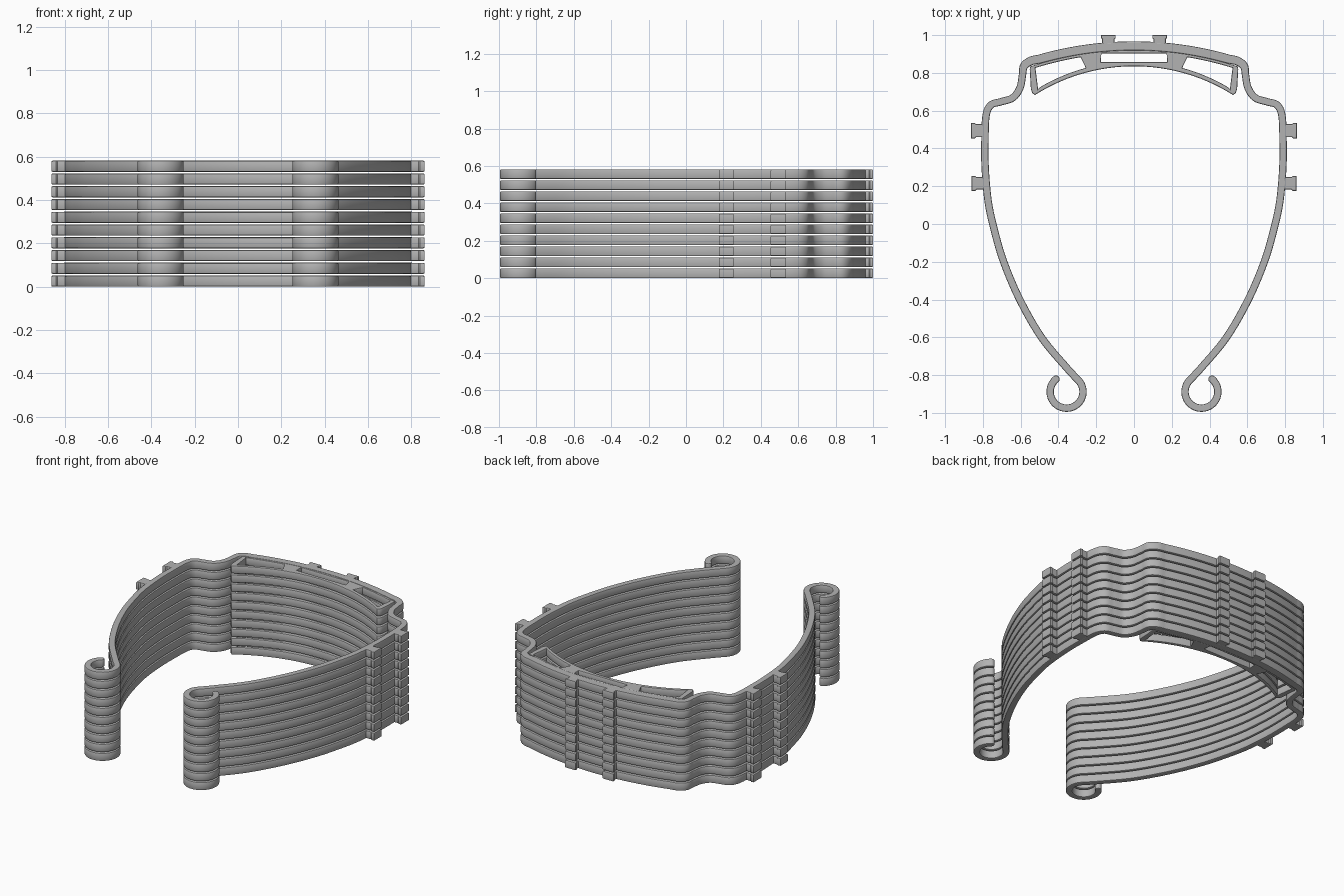
import bpy
from math import sqrt, sin, cos, pi, radians
from mathutils import Vector

LAYERS, PITCH, HEIGHT, CHAMFER = 10, 0.0589, 0.052, 0.006

if "Cube" in bpy.data.objects:
    bpy.data.objects.remove(bpy.data.objects["Cube"])

grey = bpy.data.materials.new("plain grey")
grey.use_nodes = True
grey.diffuse_color = (0.45, 0.45, 0.45, 1)
grey.node_tree.nodes["Principled BSDF"].inputs["Base Color"].default_value = grey.diffuse_color


def stacked_plate(name, outlines, height=HEIGHT):
    """Chamfered plate from closed outlines (later ones are holes), repeated up the stack."""
    curve = bpy.data.curves.new(name, "CURVE")
    curve.dimensions = "2D"
    curve.fill_mode = "BOTH"
    curve.extrude = height / 2 - CHAMFER
    curve.bevel_depth = CHAMFER
    curve.bevel_resolution = 1
    curve.offset = -CHAMFER
    for pts in outlines:
        spline = curve.splines.new("POLY")
        spline.points.add(len(pts) - 1)
        for p, co in zip(spline.points, pts):
            p.co = (co[0], co[1], 0, 1)
        spline.use_cyclic_u = True
    temp = bpy.data.objects.new(name + "_outline", curve)
    bpy.context.collection.objects.link(temp)
    bpy.context.view_layer.update()
    deps = bpy.context.evaluated_depsgraph_get()
    mesh = bpy.data.meshes.new_from_object(temp.evaluated_get(deps))
    bpy.data.objects.remove(temp)
    mesh.materials.clear()
    mesh.materials.append(grey)
    obj = bpy.data.objects.new(name, mesh)
    bpy.context.collection.objects.link(obj)
    obj.location.z = HEIGHT / 2
    bpy.ops.object.select_all(action="DESELECT")
    obj.select_set(True)
    bpy.context.view_layer.objects.active = obj
    bpy.ops.object.shade_smooth_by_angle(angle=radians(35))
    stack = obj.modifiers.new("stack", "ARRAY")
    stack.count = LAYERS
    stack.use_relative_offset = False
    stack.use_constant_offset = True
    stack.constant_offset_displace = (0, 0, PITCH)
    return obj


def arc_y(x, top, radius):
    return top - radius + sqrt(radius * radius - x * x)


def arc(x0, x1, top, radius, n=16):
    xs = [x0 + (x1 - x0) * i / n for i in range(n + 1)]
    return [Vector((x, arc_y(x, top, radius))) for x in xs]


def smooth_path(ctrl, n=8):
    """Catmull-Rom path through the inner control points."""
    out = []
    for a, b, c, d in zip(ctrl, ctrl[1:], ctrl[2:], ctrl[3:]):
        for i in range(n):
            t = i / n
            out.append(0.5 * (2 * b + (c - a) * t + (2 * a - 5 * b + 4 * c - d) * t * t
                              + (3 * b - a - 3 * c + d) * t ** 3))
    return out


def mirrored(pts):
    return [Vector((-p[0], p[1])) for p in reversed(pts)]


# Centre line of the springy band: brow arc, shoulder bend, temple, end curl
brow = arc(0, 0.5, 0.943, 1.83)
hook_centre, hook_r = Vector((0.357, -0.888)), 0.087
hook = [hook_centre + hook_r * Vector((cos(a), sin(a)))
        for a in (radians(138 + 272 * i / 40) for i in range(41))]
bend = [Vector(p) for p in (
    (0.547, 0.863), (0.583, 0.835), (0.591, 0.785), (0.604, 0.72), (0.642, 0.668),
    (0.705, 0.647), (0.757, 0.63), (0.783, 0.575), (0.789, 0.45), (0.788, 0.3),
    (0.772, 0.12), (0.74, -0.03), (0.69, -0.2), (0.605, -0.4), (0.49, -0.6), (0.36, -0.757))]
half = brow[:-1] + smooth_path([brow[-2], brow[-1]] + bend + hook[:2]) + hook
path = mirrored(half)[:-1] + half

# Thicken the centre line, with rounded tips
left, right = [], []
for i, p in enumerate(path):
    t = (path[min(i + 1, len(path) - 1)] - path[max(i - 1, 0)]).normalized()
    w = 0.0195 + 0.0045 * min(max((p.y - 0.8) / 0.08, 0), 1)
    normal = Vector((-t.y, t.x))
    left.append(p + normal * w)
    right.append(p - normal * w)


def tip(a, b):
    """Half circle from a to b, turning clockwise."""
    mid, r = (a + b) / 2, (a - b) / 2
    side = Vector((r.y, -r.x))
    return [mid + r * cos(k * pi / 8) + side * sin(k * pi / 8) for k in range(1, 8)]


band = left + tip(left[-1], right[-1]) + right[::-1] + tip(right[0], left[0])
stacked_plate("head_band", [band])

# Crescent forehead frame with a centre slot and two side windows
side = [Vector(p) for p in ((0.552, 0.82), (0.546, 0.715), (0.539, 0.694), (0.525, 0.682))]
frame_half = arc(0, 0.55, 0.921, 1.78) + side + arc(0.51, 0, 0.835, 0.98)
frame = frame_half + mirrored(frame_half)[1:-1]
window = (arc(0.283, 0.522, 0.906, 1.75, 8) + [Vector((0.508, 0.715))]
          + arc(0.495, 0.255, 0.86, 0.98, 10))
slot = [(-0.175, 0.857), (0.175, 0.857), (0.175, 0.903), (-0.175, 0.903)]
stacked_plate("forehead_frame", [frame, window, mirrored(window), slot], HEIGHT - 0.002)


# Flared pegs that hold the visor, two at the back and two on each side
def peg(name, base, outward, length, width):
    base, out = Vector(base), Vector(outward)
    across = Vector((-out.y, out.x))
    profile = ((0, 0.42), (0.62, 0.42), (0.72, 0.5), (1, 0.5))
    pts = [base + out * length * u + across * width * v for u, v in profile]
    pts += [base + out * length * u - across * width * v for u, v in reversed(profile)]
    stacked_plate(name, [pts], HEIGHT - 0.001)


for sign, label in ((1, "left"), (-1, "right")):
    peg(label + "_back_peg", (sign * 0.136, 0.945), (0, 1), 0.055, 0.078)
    peg(label + "_upper_side_peg", (sign * 0.793, 0.494), (sign, 0), 0.069, 0.082)
    peg(label + "_lower_side_peg", (sign * 0.79, 0.215), (sign, 0), 0.07, 0.078)
